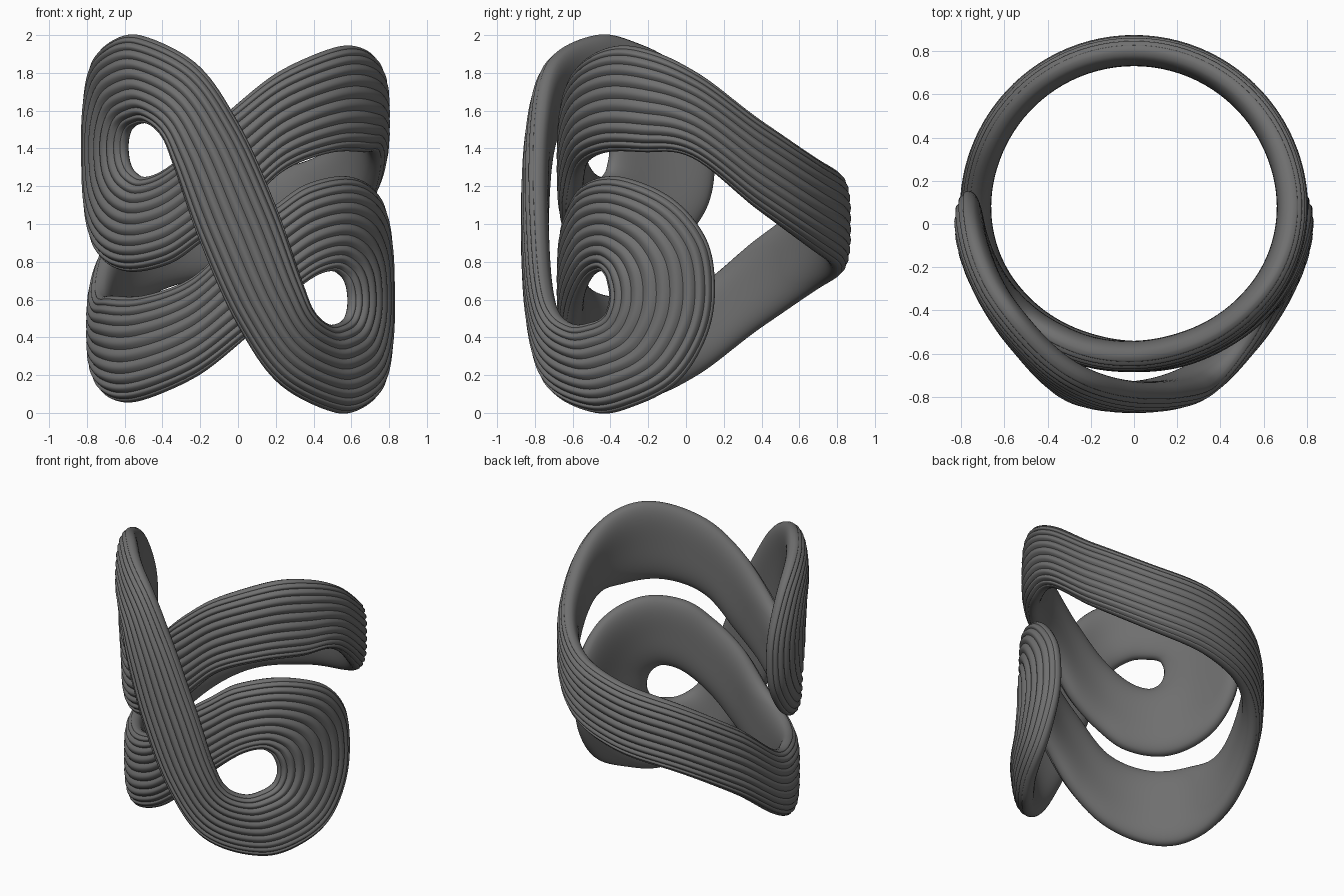
import bpy, bmesh, math
from mathutils import Vector

cube = bpy.data.objects.get("Cube")
if cube:
    bpy.data.objects.remove(cube, do_unlink=True)

RIBS = 12            # grooved cords across the outer face
STEPS = 9            # rows between two stations
HALF_THICK = 0.07
RIB_HEIGHT = 0.014
CENTRE_Y = 0.07

# Half of the band as stations: angle, height and radius of edge A, then of edge B
stations = [
    (.23, 1.1, .87, -.23, .9, .87),        # front diagonal
    (.39, .7, .885, 0, .46, .845),
    (.48, .54, .865, .29, .14, .815),
    (.62, .47, .82, .76, 0, .755),         # loop around the eye
    (.76, .48, .785, 1.13, .045, .75),
    (.85, .51, .765, 1.43, .17, .757),
    (.89, .56, .76, 1.62, .4, .765),
    (.9, .62, .755, 1.68, .65, .765),
    (.88, .68, .75, 1.62, .92, .76),
    (.84, .725, .735, 1.37, 1.14, .745),
    (.75, .75, .715, .96, 1.25, .725),
    (.57, .705, .7, .56, 1.215, .7),       # under the diagonal
    (.32, .57, .69, .28, 1.095, .69),
    (0, .36, .68, -.02, .94, .68),
    (-.36, .18, .68, -.36, .72, .68),
    (-.84, .063, .7, -.76, .625, .7),      # around the side to the back
    (-1.2, .08, .72, -1.15, .62, .72),
    (-1.57, .205, .73, -1.52, .65, .73),
    (-2.04, .455, .73, -2.02, .93, .73),
    (-2.56, .65, .73, -2.56, 1.14, .73),
    (-math.pi, .75, .73, -math.pi, 1.25, .73),
]


def half_turn(s, shift=0):
    """The matching station on the other half of the band."""
    a, za, ra, b, zb, rb = s
    return (shift - b, 2 - zb, rb, shift - a, 2 - za, ra)


def spline(p0, p1, p2, p3, t):
    return [0.5 * (2 * b + (c - a) * t + (2 * a - 5 * b + 4 * c - d) * t * t
                   + (3 * b - a - 3 * c + d) * t ** 3)
            for a, b, c, d in zip(p0, p1, p2, p3)]


def band_profile():
    """Ribbed outer face and smooth inner face: (across, thickness) pairs."""
    pts = []
    for count, side in ((RIBS * 8, 1), (24, -1)):
        for i in range(count):
            v = side * (2 * i / count - 1)
            u = v * (1.4 - 0.4 * v * v)
            h = HALF_THICK * math.sqrt(max(0, 1 - abs(u) ** 3.5))
            if side > 0:
                cord = abs(math.sin(math.pi * RIBS * i / count))
                h += RIB_HEIGHT * (cord - 0.7) * min(1, h / HALF_THICK * 1.3)
            pts.append((u, side * h))
    return pts


# Sweep the profile along the stations
profile = band_profile()
ext = [half_turn(stations[1])] + stations + [half_turn(stations[-2], -2 * math.pi)]
bm = bmesh.new()
rows = []
last = len(stations) - 1
for k in range(last * STEPS + 1):
    seg = min(k // STEPS, last - 1)
    a, za, ra, b, zb, rb = spline(*ext[seg:seg + 4], k / STEPS - seg)
    row = []
    for u, h in profile:
        w = (u + 1) / 2
        ang, z = a + (b - a) * w, za + (zb - za) * w
        r = ra + (rb - ra) * w + h
        row.append(bm.verts.new((r * math.sin(ang), CENTRE_Y - r * math.cos(ang), z)))
    rows.append(row)
n = len(profile)
for r0, r1 in zip(rows, rows[1:]):
    for j in range(n):
        bm.faces.new((r0[j], r0[(j + 1) % n], r1[(j + 1) % n], r1[j]))

# Second half: the same strip turned half around the front-back axis
copy = bmesh.ops.duplicate(bm, geom=bm.verts[:] + bm.edges[:] + bm.faces[:])
for v in copy["geom"]:
    if isinstance(v, bmesh.types.BMVert):
        v.co = Vector((-v.co.x, v.co.y, 2 - v.co.z))
ends = [e for e in bm.edges if e.is_boundary]
bmesh.ops.remove_doubles(bm, verts=list({v for e in ends for v in e.verts}), dist=0.0005)
bmesh.ops.recalc_face_normals(bm, faces=bm.faces[:])

mesh = bpy.data.meshes.new("ribbed_band")
bm.to_mesh(mesh)
bm.free()
band = bpy.data.objects.new("ribbed_band", mesh)
bpy.context.collection.objects.link(band)

# Single dark grey
grey = bpy.data.materials.new("dark_grey")
grey.use_nodes = True
colour = (0.16, 0.16, 0.16, 1)
grey.diffuse_color = colour
grey.node_tree.nodes["Principled BSDF"].inputs["Base Color"].default_value = colour
mesh.materials.append(grey)

bpy.context.view_layer.objects.active = band
band.select_set(True)
bpy.ops.object.shade_smooth_by_angle(angle=math.radians(50))
